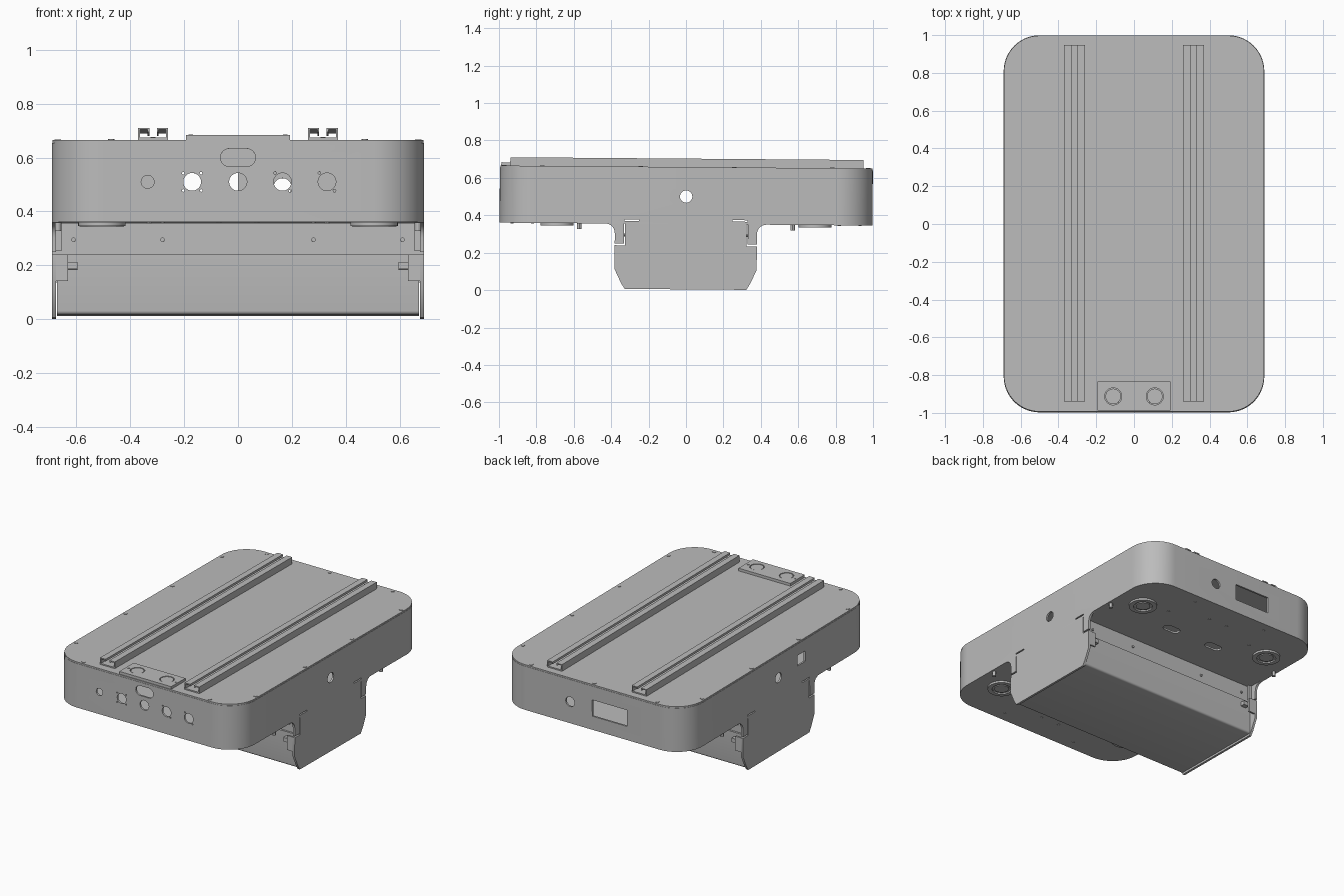
import bpy, bmesh, math
from mathutils import Matrix, Vector

cube = bpy.data.objects.get("Cube")
if cube:
    bpy.data.objects.remove(cube)

grey = bpy.data.materials.new("plain grey")
grey.use_nodes = True
GREY = (0.5, 0.5, 0.5, 1)
grey.diffuse_color = GREY
grey.node_tree.nodes["Principled BSDF"].inputs["Base Color"].default_value = GREY

parts = []
PLACE = {"x": lambda u, v, w: (w, u, v),
         "y": lambda u, v, w: (u, w, v),
         "z": lambda u, v, w: (u, v, w)}


def prism(name, outline, axis, lo, hi, keep=True):
    """Extrude a 2D outline along an axis."""
    bm = bmesh.new()
    place = PLACE[axis]
    rings = [[bm.verts.new(place(u, v, w)) for u, v in outline] for w in (lo, hi)]
    bm.faces.new(rings[0])
    bm.faces.new(rings[1])
    n = len(outline)
    for i in range(n):
        j = (i + 1) % n
        bm.faces.new((rings[0][i], rings[0][j], rings[1][j], rings[1][i]))
    bmesh.ops.recalc_face_normals(bm, faces=bm.faces)
    mesh = bpy.data.meshes.new(name)
    bm.to_mesh(mesh)
    bm.free()
    mesh.materials.append(grey)
    ob = bpy.data.objects.new(name, mesh)
    bpy.context.collection.objects.link(ob)
    if keep:
        parts.append(ob)
    else:
        ob.hide_render = True
    return ob


def rect(u0, u1, v0, v1):
    return [(u0, v0), (u1, v0), (u1, v1), (u0, v1)]


def rounded(cu, cv, hu, hv, r, steps=10):
    pts = []
    for k, (su, sv) in enumerate([(1, 1), (-1, 1), (-1, -1), (1, -1)]):
        for i in range(steps + 1):
            a = math.pi / 2 * (k + i / steps)
            p = (cu + su * (hu - r) + r * math.cos(a), cv + sv * (hv - r) + r * math.sin(a))
            if not pts or (Vector(p) - Vector(pts[-1])).length > 1e-4:
                pts.append(p)
    return pts


def disc(cu, cv, r, n=24):
    return [(cu + r * math.cos(2 * math.pi * i / n), cv + r * math.sin(2 * math.pi * i / n))
            for i in range(n)]


def cut(ob, *cutters):
    """Subtract the cutters one by one and bake the result."""
    bpy.context.view_layer.objects.active = ob
    for c in cutters:
        mod = ob.modifiers.new("cut", "BOOLEAN")
        mod.operation, mod.solver, mod.object = "DIFFERENCE", "EXACT", c
        bpy.ops.object.modifier_apply(modifier=mod.name)
        bpy.data.objects.remove(c)


def hole(outline, axis, lo, hi):
    return prism("cutter", outline, axis, lo, hi, keep=False)


BOT, TOP, W, L, T = 0.353, 0.658, 0.69, 0.997, 0.012

# Hollow tray with rounded corners
body = prism("body", rounded(0, 0, W, L, 0.19, 14), "z", BOT, TOP - 0.01)
cut(body, hole(rounded(0, 0, W - T, L - T, 0.178, 14), "z", BOT + T, 1))

# Front connector holes, stadium opening and their small screw holes
front = [disc(-0.335, 0.502, 0.024)] + [disc(x, 0.502, 0.033) for x in (-0.17, 0, 0.165, 0.33)]
front.append(rounded(0, 0.592, 0.065, 0.033, 0.0329))
front += [disc(-0.17 + sx * 0.033, 0.502 + sz * 0.032, 0.005, 8) for sx in (-1, 1) for sz in (-1, 1)]
front += [disc(c + s * 0.028, 0.502 - s * 0.033, 0.005, 8) for c in (0.165, 0.33) for s in (-1, 1)]
cut(body, *[hole(o, "y", -1.1, -0.9) for o in front])

# Back, side and underside openings
cut(body, hole(disc(0.165, 0.498, 0.033), "y", 0.9, 1.1),
    hole(rect(-0.26, 0, 0.445, 0.555), "y", 0.9, 1.1),
    hole(disc(0, 0.5, 0.033), "x", -1, 1),
    hole(rect(-0.285, -0.2, 0.5, 0.57), "x", -1, -0.6))
for x in (-0.17, 0.17):
    cut(body, hole(rounded(x, 0.57, 0.06, 0.03, 0.0299), "z", 0.3, 0.4))
for s in (-1, 1):
    a, b = sorted((s * 0.25, s * 0.33))
    cut(body, hole(rect(a, b, 0.368, 0.376), "x", -1, 1))

# Lid with perimeter screws
prism("lid", rounded(0, 0, W - 0.002, L - 0.002, 0.188, 14), "z", TOP - 0.01, TOP)
spots = [(s * 0.668, y) for s in (-1, 1) for y in (0.78, 0.255, -0.245, -0.77)]
spots += [(s * 0.47, t * 0.973) for s in (-1, 1) for t in (-1, 1)] + [(0, 0.973)]
for x, y in spots:
    prism("lid_screw", disc(x, y, 0.012, 12), "z", TOP, TOP + 0.003)

# Slotted mounting rails: half profile mirrored into a lipped channel
half = [(0.055, 0), (0.055, 0.045), (0.014, 0.045), (0.014, 0.03), (0.021, 0.03),
        (0.021, 0.038), (0.048, 0.038), (0.048, 0.008)]
for s in (-1, 1):
    shape = half + [(-u, v) for u, v in reversed(half)]
    prism("rail", [(u + s * 0.315, v + TOP) for u, v in shape], "y", -0.942, 0.946)
    for y in (0.73, 0.395, -0.385, -0.72):
        prism("rail_screw", disc(s * 0.315, y, 0.01, 12), "z", TOP + 0.006, TOP + 0.013)

# Small cover plate with two round knock-outs
plate = prism("cover_plate", rect(-0.193, 0.193, -0.99, -0.837), "z", TOP, TOP + 0.018)
for s in (-1, 1):
    cut(plate, hole(disc(s * 0.11, -0.915, 0.045, 32), "z", TOP + 0.006, 1))
    prism("knock_out", disc(s * 0.11, -0.915, 0.041, 32), "z", TOP + 0.004, TOP + 0.016)
    prism("plate_screw", disc(s * 0.175, -0.915, 0.009, 12), "z", TOP + 0.016, TOP + 0.02)

# Lower box, narrow neck above it
box = prism("lower_box", rounded(0, 0.15, 0.335, 0.135, 0.014, 4), "x", -0.672, 0.672)
cut(box, hole(rect(-1, 1, 0.237, 1), "y", -1, 1))
prism("neck", rect(-0.322, 0.322, 0.237, BOT), "x", -0.678, 0.678)

# Side panels with filleted shoulders and chamfered lower corners
side = [(0.325, 0.004), (0.345, 0.035), (0.38, 0.11), (0.38, 0.3)]
for i in range(1, 7):
    a = math.pi / 2 * i / 6
    side.append((0.43 - 0.05 * math.cos(a), 0.303 + 0.05 * math.sin(a)))
outline = side + [(-y, z) for y, z in reversed(side)]
for s in (-1, 1):
    lo, hi = sorted((s * (W - 0.015), s * W))
    panel = prism("side_panel", outline, "x", lo, hi)
    for t in (-1, 1):
        a, b = sorted((t * 0.325, t * 0.5))
        c, d = sorted((t * 0.325, t * 0.331))
        cut(panel, hole(rect(a, b, 0.237, 0.247), "x", -1, 1),
            hole(rect(c, d, 0.24, 0.5), "x", -1, 1))

# Flanges, clips, neck screws, feet and pegs, repeated in all four quarters
for sx in (-1, 1):
    for sy in (-1, 1):
        def block(name, x0, x1, y0, y1, z0, z1):
            prism(name, rect(*sorted((sx * x0, sx * x1)), *sorted((sy * y0, sy * y1))), "z", z0, z1)

        block("flange", 0.63, 0.68, 0.366, 0.378, 0.14, 0.237)
        block("clip", 0.595, 0.635, 0.33, 0.366, 0.183, 0.21)
        block("upper_tab", 0.655, 0.68, 0.33, 0.342, 0.25, BOT)
        for x in (0.28, 0.61):
            prism("neck_screw", disc(sx * x, 0.293, 0.008, 10), "y",
                  *sorted((sy * 0.32, sy * 0.33)))
        cx, cy = sx * 0.505, sy * 0.69
        ring = prism("foot_ring", disc(cx, cy, 0.088, 32), "z", BOT - 0.013, BOT)
        cut(ring, hole(disc(cx, cy, 0.06, 32), "z", 0.3, BOT - 0.004))
        prism("foot_pad", disc(cx, cy, 0.045, 32), "z", BOT - 0.01, BOT)
        prism("peg", disc(sx * 0.667, sy * 0.57, 0.012, 12), "z", BOT - 0.03, BOT)
        for x, y in ((0.28, 0.93), (0.33, 0.73), (0.07, 0.82)):
            prism("base_screw", disc(sx * x, sy * y, 0.009, 10), "z", BOT - 0.003, BOT)

# Slight forward tilt of the whole assembly, then crisp smooth shading
tilt = Matrix.Translation((0, -0.003, 0)) @ Matrix.Rotation(-0.0078, 4, "X")
bpy.ops.object.select_all(action="DESELECT")
for ob in parts:
    ob.data.transform(tilt)
    ob.select_set(True)
bpy.context.view_layer.objects.active = body
bpy.ops.object.shade_smooth_by_angle(angle=math.radians(30))
